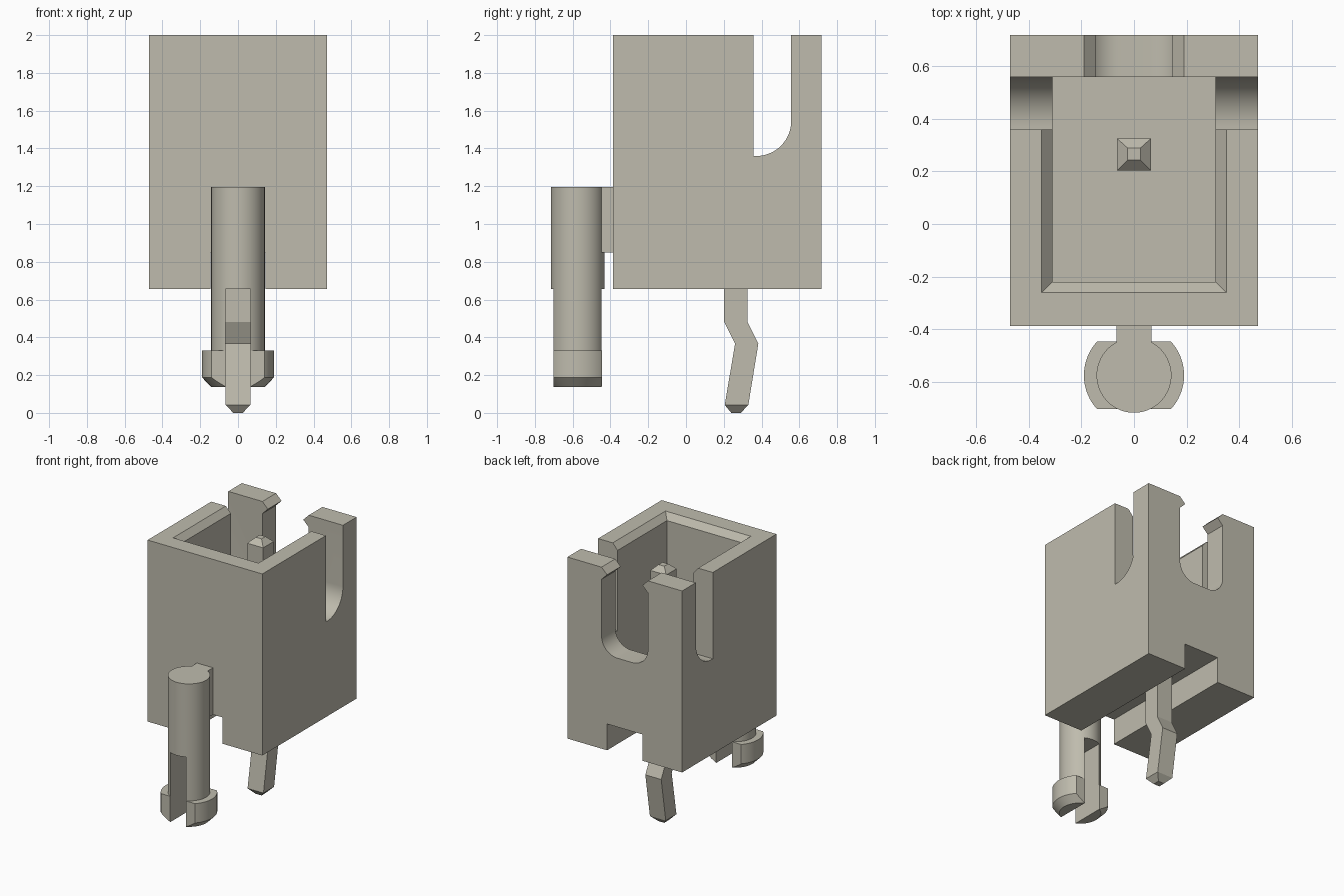
import bpy
import bmesh
from math import sin, cos, pi, radians
from mathutils import Matrix

cube = bpy.data.objects.get("Cube")
if cube:
    bpy.data.objects.remove(cube, do_unlink=True)

# Single plastic colour
COLOUR = (0.52, 0.50, 0.42, 1.0)
plastic = bpy.data.materials.new("warm_grey_plastic")
plastic.use_nodes = True
plastic.diffuse_color = COLOUR
plastic.node_tree.nodes["Principled BSDF"].inputs["Base Color"].default_value = COLOUR


def finish(name, bm):
    bmesh.ops.recalc_face_normals(bm, faces=bm.faces)
    mesh = bpy.data.meshes.new(name)
    bm.to_mesh(mesh)
    bm.free()
    mesh.materials.append(plastic)
    obj = bpy.data.objects.new(name, mesh)
    bpy.context.collection.objects.link(obj)
    return obj


def skin(name, rings):
    """Join equal-sized rings of points into a closed solid."""
    bm = bmesh.new()
    loops = [[bm.verts.new(p) for p in ring] for ring in rings]
    n = len(loops[0])
    for a, b in zip(loops, loops[1:]):
        for i in range(n):
            j = (i + 1) % n
            bm.faces.new((a[i], a[j], b[j], b[i]))
    bm.faces.new(loops[0])
    bm.faces.new(loops[-1])
    return finish(name, bm)


def loft(name, sections):
    """Stack rectangles given as (z, half width, y front, y back)."""
    return skin(name, [[(-w, f, z), (w, f, z), (w, b, z), (-w, b, z)]
                       for z, w, f, b in sections])


def block(name, w, f, b, low, high):
    return loft(name, [(low, w, f, b), (high, w, f, b)])


def round_stack(name, y, sections, segments=64):
    """Stack circles given as (z, radius)."""
    turn = [2 * pi * i / segments for i in range(segments)]
    return skin(name, [[(r * cos(a), y + r * sin(a), z) for a in turn]
                       for z, r in sections])


def arc(cx, cz, r, start, end, steps=14):
    return [(cx + r * cos(radians(start + (end - start) * i / steps)),
             cz + r * sin(radians(start + (end - start) * i / steps)))
            for i in range(steps + 1)]


def combine(obj, other, operation):
    """Apply a boolean and discard the helper."""
    mod = obj.modifiers.new("combine", 'BOOLEAN')
    mod.operation = operation
    mod.solver = 'EXACT'
    mod.object = other
    bpy.ops.object.select_all(action='DESELECT')
    bpy.context.view_layer.objects.active = obj
    obj.select_set(True)
    bpy.ops.object.modifier_apply(modifier=mod.name)
    bpy.data.objects.remove(other, do_unlink=True)


def smooth(obj):
    bpy.ops.object.select_all(action='DESELECT')
    bpy.context.view_layer.objects.active = obj
    obj.select_set(True)
    bpy.ops.object.shade_smooth_by_angle(angle=radians(25))


# Housing: open box with a deep socket
BACK = 0.557
SLOT_FLOOR = 1.36
housing = block("housing", 0.47, -0.387, 0.717, 0.655, 2.0)
combine(housing, block("socket_cut", 0.31, -0.22, BACK, 1.0, 2.2), 'DIFFERENCE')

# Bevelled lead-in around the socket mouth
combine(housing, loft("lead_in_cut", [(1.91, 0.27, -0.18, 0.45),
                                      (2.09, 0.43, -0.34, 0.45)]), 'DIFFERENCE')

# Side slots, rounded on the rear lower corner
side = [(0.358, 2.2), (0.358, SLOT_FLOOR)]
side += arc(BACK - 0.185, SLOT_FLOOR + 0.185, 0.185, -90, 0) + [(BACK, 2.2)]
combine(housing, skin("side_slot_cut", [[(x, y, z) for y, z in side]
                                        for x in (-0.6, 0.6)]), 'DIFFERENCE')

# Rear slot with a small catch on each post
half = arc(0.06, SLOT_FLOOR + 0.13, 0.13, -90, 0)
half += [(0.19, 1.91), (0.145, 1.955), (0.19, 2.0), (0.19, 2.2)]
rear = half + [(-x, z) for x, z in reversed(half)]
combine(housing, skin("rear_slot_cut", [[(x, y, z) for x, z in rear]
                                        for y in (0.45, 0.9)]), 'DIFFERENCE')

# Channel under the base
combine(housing, block("channel_cut", 0.145, -0.6, 0.9, 0.5, 0.85), 'DIFFERENCE')
smooth(housing)

# Contact pin: tapered ends and a kinked tail
loft("contact_pin", [
    (0.0, 0.025, 0.24, 0.29), (0.042, 0.065, 0.205, 0.33),
    (0.367, 0.065, 0.26, 0.383), (0.482, 0.065, 0.202, 0.325),
    (1.86, 0.065, 0.202, 0.325), (1.9, 0.024, 0.242, 0.288)])

# Locating peg: shaft, flattened barbed head, arm and split
PEG_Y = -0.574
peg = round_stack("locating_peg", PEG_Y, [(0.2, 0.142), (1.197, 0.142)])
head = round_stack("peg_head", PEG_Y, [(0.138, 0.142), (0.187, 0.19), (0.33, 0.19)])
combine(head, block("head_trim", 0.4, PEG_Y - 0.128, PEG_Y + 0.128, 0, 0.6), 'INTERSECT')
combine(peg, head, 'UNION')
combine(peg, block("peg_arm", 0.066, PEG_Y, -0.387, 0.85, 1.197), 'UNION')
combine(peg, block("split_cut", 0.065, -0.9, -0.2, 0.0, 0.655), 'DIFFERENCE')
smooth(peg)
